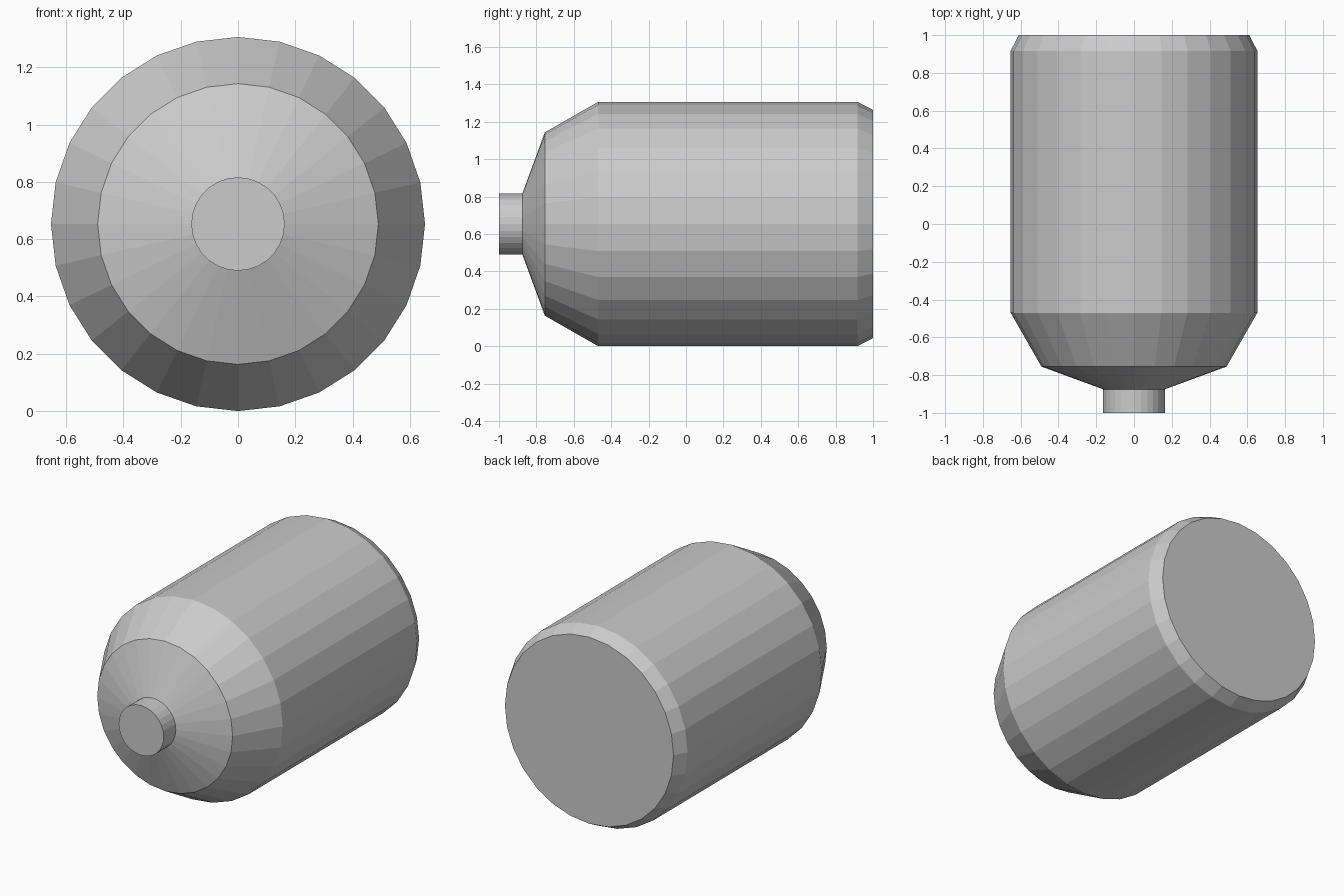
import bpy, bmesh
from math import sin, cos, pi

if "Cube" in bpy.data.objects:
    bpy.data.objects.remove(bpy.data.objects["Cube"])

SIDES = 28
AXIS_Z = 0.653


def lathe(name, profile):
    """Closed flat-shaded turned solid along y from (y, radius) pairs."""
    bm = bmesh.new()
    rings = []
    for y, r in profile:
        rings.append([bm.verts.new((r * sin(2 * pi * i / SIDES), y,
                                    AXIS_Z + r * cos(2 * pi * i / SIDES)))
                      for i in range(SIDES)])
    for a, b in zip(rings, rings[1:]):
        for i in range(SIDES):
            j = (i + 1) % SIDES
            bm.faces.new((a[i], a[j], b[j], b[i]))
    bm.faces.new(rings[0])
    bm.faces.new(rings[-1])
    bmesh.ops.recalc_face_normals(bm, faces=bm.faces)
    mesh = bpy.data.meshes.new(name)
    bm.to_mesh(mesh)
    bm.free()
    obj = bpy.data.objects.new(name, mesh)
    bpy.context.collection.objects.link(obj)
    return obj


# One continuous skin: neck, sloped shoulder, taper, barrel, chamfered back
lathe("canister_body", [
    (-1.0, 0.163), (-0.875, 0.163),
    (-0.755, 0.49), (-0.47, 0.653),
    (0.917, 0.653), (1.0, 0.61),
])
